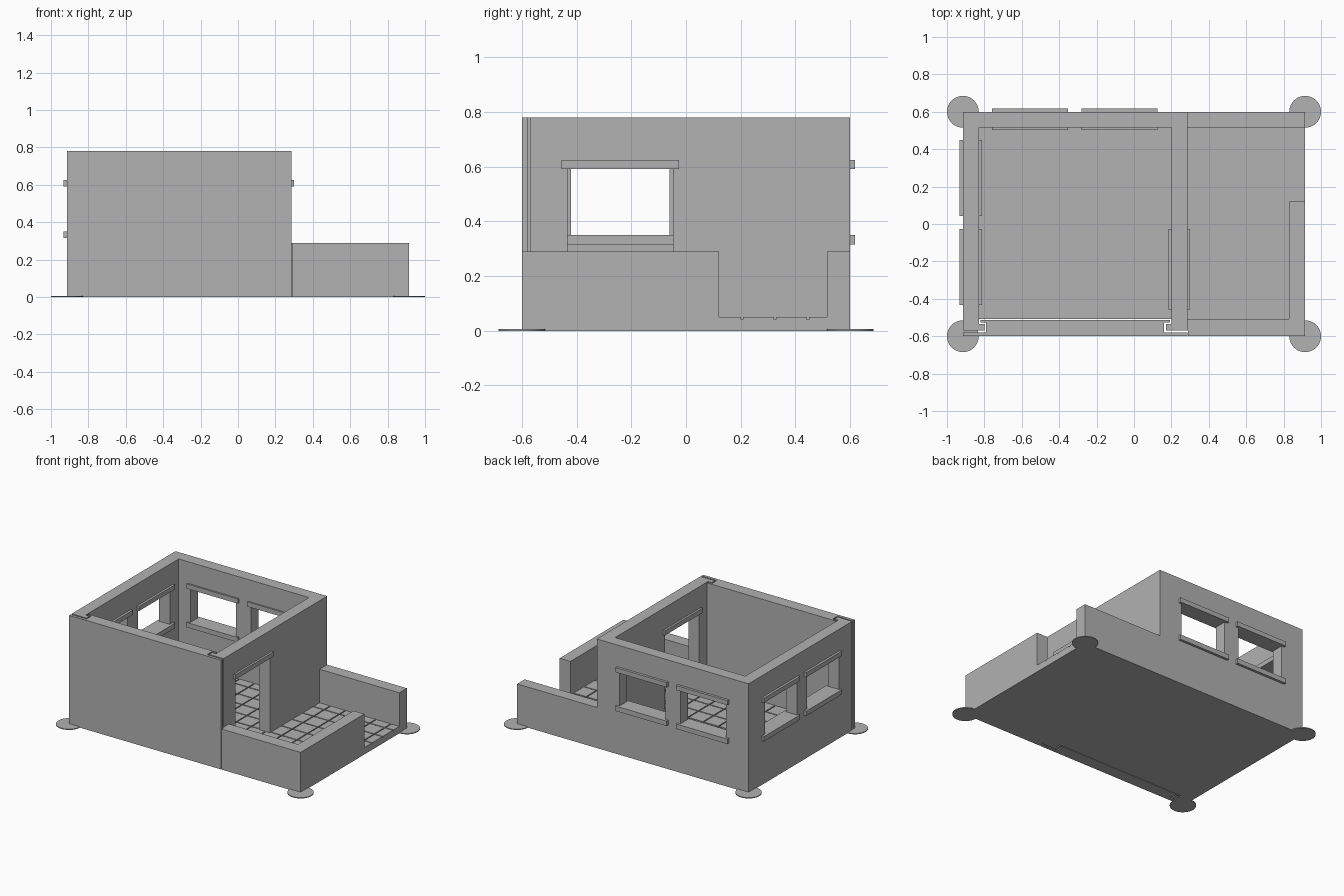
import bpy
import bmesh
from mathutils import Vector

cube = bpy.data.objects.get("Cube")
if cube:
    bpy.data.objects.remove(cube, do_unlink=True)

grey = bpy.data.materials.new("plain_grey")
grey.use_nodes = True
grey.diffuse_color = (0.445, 0.445, 0.445, 1)
grey.node_tree.nodes["Principled BSDF"].inputs["Base Color"].default_value = grey.diffuse_color


def finish(name, bm):
    bmesh.ops.recalc_face_normals(bm, faces=bm.faces)
    mesh = bpy.data.meshes.new(name)
    bm.to_mesh(mesh)
    bm.free()
    mesh.materials.append(grey)
    obj = bpy.data.objects.new(name, mesh)
    bpy.context.collection.objects.link(obj)
    return obj


def add_box(bm, x, y, z):
    verts = bmesh.ops.create_cube(bm, size=1)["verts"]
    for v in verts:
        v.co = Vector([(r[0] + r[1]) / 2 + c * (r[1] - r[0])
                       for r, c in zip((x, y, z), v.co)])


def box(name, x, y, z):
    bm = bmesh.new()
    add_box(bm, x, y, z)
    return finish(name, bm)


def prism(name, outline, top):
    bm = bmesh.new()
    face = bm.faces.new([bm.verts.new((x, y, 0)) for x, y in outline])
    up = bmesh.ops.extrude_face_region(bm, geom=[face])["geom"]
    for v in up:
        if isinstance(v, bmesh.types.BMVert):
            v.co.z = top
    return finish(name, bm)


# Main dimensions
X0, X1, XT = -0.915, 0.285, 0.915      # room left, room right, terrace end
Y = 0.6
WALL = 0.085
HIGH, LOW = 0.78, 0.29
BASE, FLOOR = 0.042, 0.05
MID = (X0 + X1) / 2
IN0, IN1 = X0 + WALL, X1 - WALL        # inner faces of the room
BACK = Y - WALL
FRONT = -0.509


def mirrored(half):
    """Close a left-hand outline by mirroring it about the room centre."""
    return half + [(2 * MID - x, y) for x, y in reversed(half)]


# Room walls with hooked ends that hold the front panel
walls = prism("room_walls", mirrored([
    (IN0, BACK), (IN0, -0.535), (-0.8, -0.535), (-0.8, -0.57),
    (X0, -0.57), (X0, Y)]), HIGH)

# Removable front panel, gripping the hooks with a narrow gap
prism("front_panel", mirrored([
    (X0, -Y), (X0, -0.58), (-0.791, -0.58), (-0.791, -0.526),
    (IN0 + 0.008, -0.526), (IN0 + 0.008, -0.513)]), HIGH)

# Openings: lintel span along the wall and the opening span inside it
left_windows = [((-0.433 + d, -0.027 + d), (-0.42 + d, -0.06 + d)) for d in (0, 0.476)]
back_windows = [((-0.76 + d, -0.354 + d), (-0.738 + d, -0.376 + d)) for d in (0, 0.48)]
door = ((-0.456, -0.026), (-0.434, -0.047))
HEAD, SILL = (0.592, 0.625), (0.315, 0.35)
SIDE = (X0 - 0.017, IN0 + 0.017)
REAR = (BACK - 0.012, Y + 0.018)
PART = (IN1 - 0.015, X1 + 0.015)

cut = bmesh.new()
for i, (span, hole) in enumerate(left_windows):
    add_box(cut, (X0 - 0.1, IN0 + 0.1), hole, (SILL[1], HEAD[0]))
    box(f"side_lintel_{i + 1}", SIDE, span, HEAD)
    box(f"side_sill_{i + 1}", SIDE, span, SILL)
for i, (span, hole) in enumerate(back_windows):
    add_box(cut, hole, (BACK - 0.1, Y + 0.1), (SILL[1], HEAD[0]))
    box(f"back_lintel_{i + 1}", span, REAR, HEAD)
    box(f"back_sill_{i + 1}", span, REAR, SILL)
add_box(cut, (IN1 - 0.1, X1 + 0.1), door[1], (BASE, HEAD[0]))
box("door_lintel", PART, door[0], HEAD)

cutter = finish("opening_cutter", cut)
cutter.hide_render = True
cutter.hide_set(True)
cutter.display_type = 'WIRE'
mod = walls.modifiers.new("openings", 'BOOLEAN')
mod.operation = 'DIFFERENCE'
mod.solver = 'EXACT'
mod.object = cutter
bpy.context.view_layer.update()
evaluated = walls.evaluated_get(bpy.context.evaluated_depsgraph_get())
walls.data = bpy.data.meshes.new_from_object(evaluated)
walls.modifiers.clear()
bpy.data.objects.remove(cutter, do_unlink=True)

# Low terrace walls
prism("terrace_front_wall", [
    (0.29, -Y), (XT, -Y), (XT, 0.12), (XT - WALL, 0.12),
    (XT - WALL, FRONT), (X1, FRONT), (X1, -0.57), (0.29, -0.57)], LOW)
box("terrace_back_wall", (X1, XT), (BACK, Y), (0, LOW))

# Floor slab and raised square tiles with narrow joints
box("floor_slab", (IN0, XT), (FRONT, BACK), (0, BASE))
TILE, JOINT = 0.12, 0.004
tiles = bmesh.new()
for i in range(15):
    for j in range(9):
        x, y = IN0 + i * TILE, -0.515 + j * TILE
        add_box(tiles,
                (x + JOINT if i else x, min(x + TILE - JOINT, XT)),
                (max(y + JOINT, FRONT), min(y + TILE - JOINT, BACK)),
                (BASE - 0.002, FLOOR))
finish("floor_tiles", tiles)

# Thin round pads under the four corners
for sx, side in ((-1, "right"), (1, "left")):
    for sy, end in ((-1, "front"), (1, "back")):
        bm = bmesh.new()
        bmesh.ops.create_cone(bm, cap_ends=True, segments=48,
                              radius1=0.085, radius2=0.085, depth=0.006)
        bmesh.ops.translate(bm, verts=bm.verts, vec=(sx * XT, sy * Y, 0.003))
        finish(f"{end}_{side}_pad", bm)
